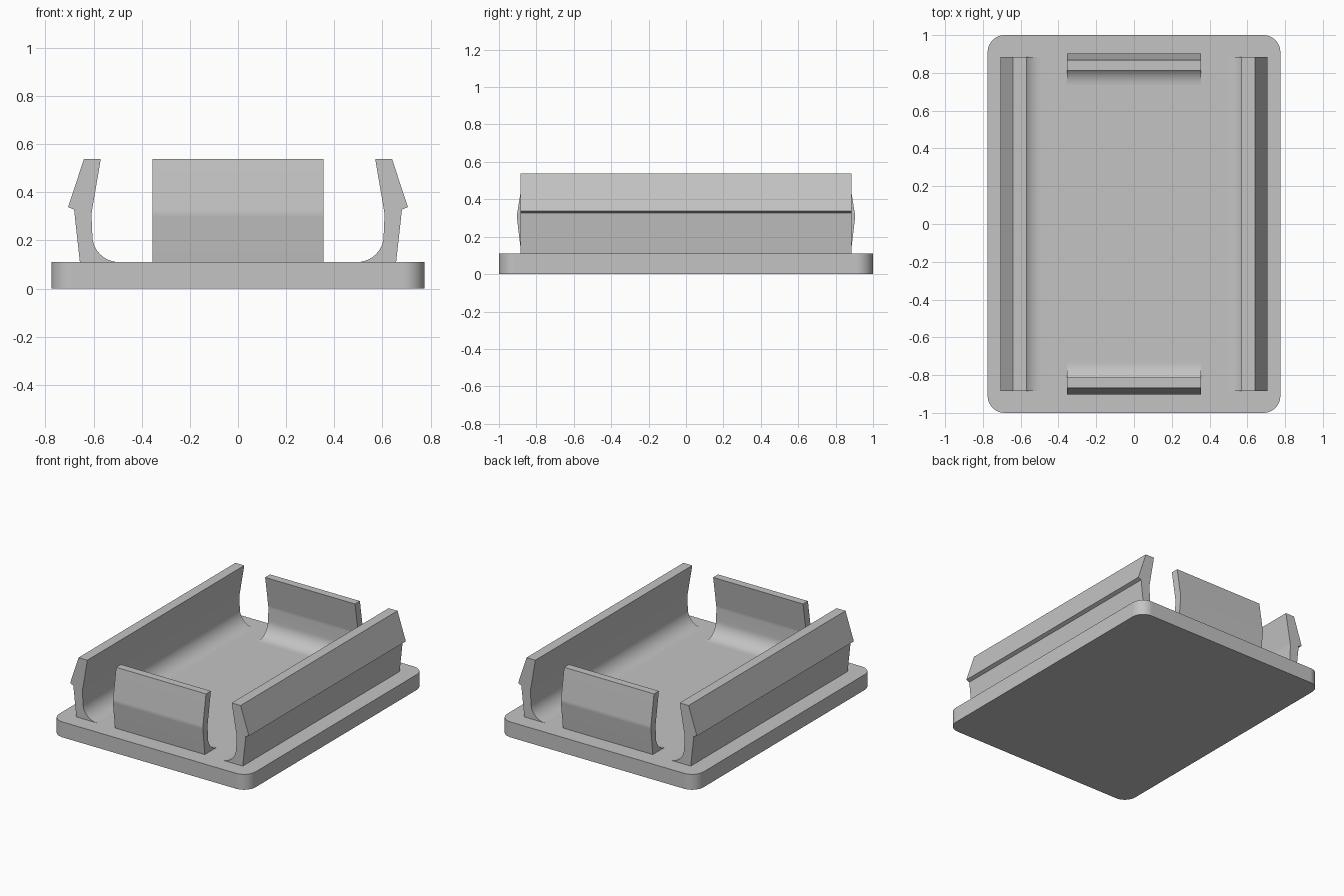
import bpy, bmesh, math

cube = bpy.data.objects.get("Cube")
if cube:
    bpy.data.objects.remove(cube, do_unlink=True)

BASE_TOP = 0.11
RIM = 0.538
BEND = 0.31

grey = bpy.data.materials.new("light_grey_plastic")
grey.use_nodes = True
colour = (0.55, 0.55, 0.55, 1)
grey.diffuse_color = colour
grey.node_tree.nodes["Principled BSDF"].inputs["Base Color"].default_value = colour


def arc(cx, cy, r, start, end, steps):
    """Points along a circular arc, angles in degrees."""
    angles = [math.radians(start + (end - start) * i / steps) for i in range(steps + 1)]
    return [(cx + r * math.cos(a), cy + r * math.sin(a)) for a in angles]


def soft_bend(before, corner, after, t=0.06):
    """Replace a corner with two points so that the bend shades softly."""
    return [tuple(c + (p - c) * t for c, p in zip(corner, q)) for q in (before, after)]


def prism(name, outline, direction, place):
    """Extrude a flat outline; place maps outline points into space."""
    bm = bmesh.new()
    face = bm.faces.new([bm.verts.new(place(u, v)) for u, v in outline])
    ext = bmesh.ops.extrude_face_region(bm, geom=[face])
    verts = [g for g in ext["geom"] if isinstance(g, bmesh.types.BMVert)]
    bmesh.ops.translate(bm, verts=verts, vec=direction)
    bmesh.ops.recalc_face_normals(bm, faces=bm.faces)
    mesh = bpy.data.meshes.new(name)
    bm.to_mesh(mesh)
    bm.free()
    mesh.materials.append(grey)
    obj = bpy.data.objects.new(name, mesh)
    bpy.context.collection.objects.link(obj)
    # Smooth fillets, crisp corners, flat large faces
    bpy.ops.object.select_all(action="DESELECT")
    obj.select_set(True)
    bpy.context.view_layer.objects.active = obj
    bpy.ops.object.shade_smooth_by_angle(angle=math.radians(25))
    mod = obj.modifiers.new("flat_faces", "WEIGHTED_NORMAL")
    mod.keep_sharp = True
    return obj


def inner_side(wall, top):
    """Inner face of a clip, from the rim down to its floor fillet."""
    r = 0.11
    fillet = arc(wall - 0.004 - r, BASE_TOP + r, r, 0, -90, 14)
    rim = (top, RIM)
    return [rim] + soft_bend(rim, (wall, BEND), fillet[0]) + fillet


# Base plate with rounded corners
W, L, R = 0.775, 1.0, 0.09
plate = []
for sx, sy, a in ((1, 1, 0), (-1, 1, 90), (-1, -1, 180), (1, -1, 270)):
    plate += arc(sx * (W - R), sy * (L - R), R, a, a + 90, 10)
prism("base_plate", plate, (0, 0, BASE_TOP), lambda u, v: (u, v, 0))

# Clip cross-sections: distance outwards, height
SINK = BASE_TOP - 0.01
side = inner_side(0.609, 0.57)
side += [(side[-1][0], SINK), (0.657, SINK), (0.657, BASE_TOP),
         (0.681, 0.328), (0.706, 0.338), (0.64, RIM)]

end = inner_side(0.85, 0.813)
foot, rim = (0.881, BASE_TOP), (0.868, RIM)
end += [(end[-1][0], SINK), (foot[0], SINK), foot]
end += soft_bend(foot, (0.905, BEND), rim) + [rim]

# Long hooked side clips
SIDE_HALF = 0.885
for name, s in (("left_side_clip", 1), ("right_side_clip", -1)):
    prism(name, side, (0, 2 * SIDE_HALF, 0), lambda u, z: (s * u, -SIDE_HALF, z))

# Short end clips
END_HALF = 0.355
for name, s in (("back_end_clip", 1), ("front_end_clip", -1)):
    prism(name, end, (2 * END_HALF, 0, 0), lambda u, z: (-END_HALF, s * u, z))
